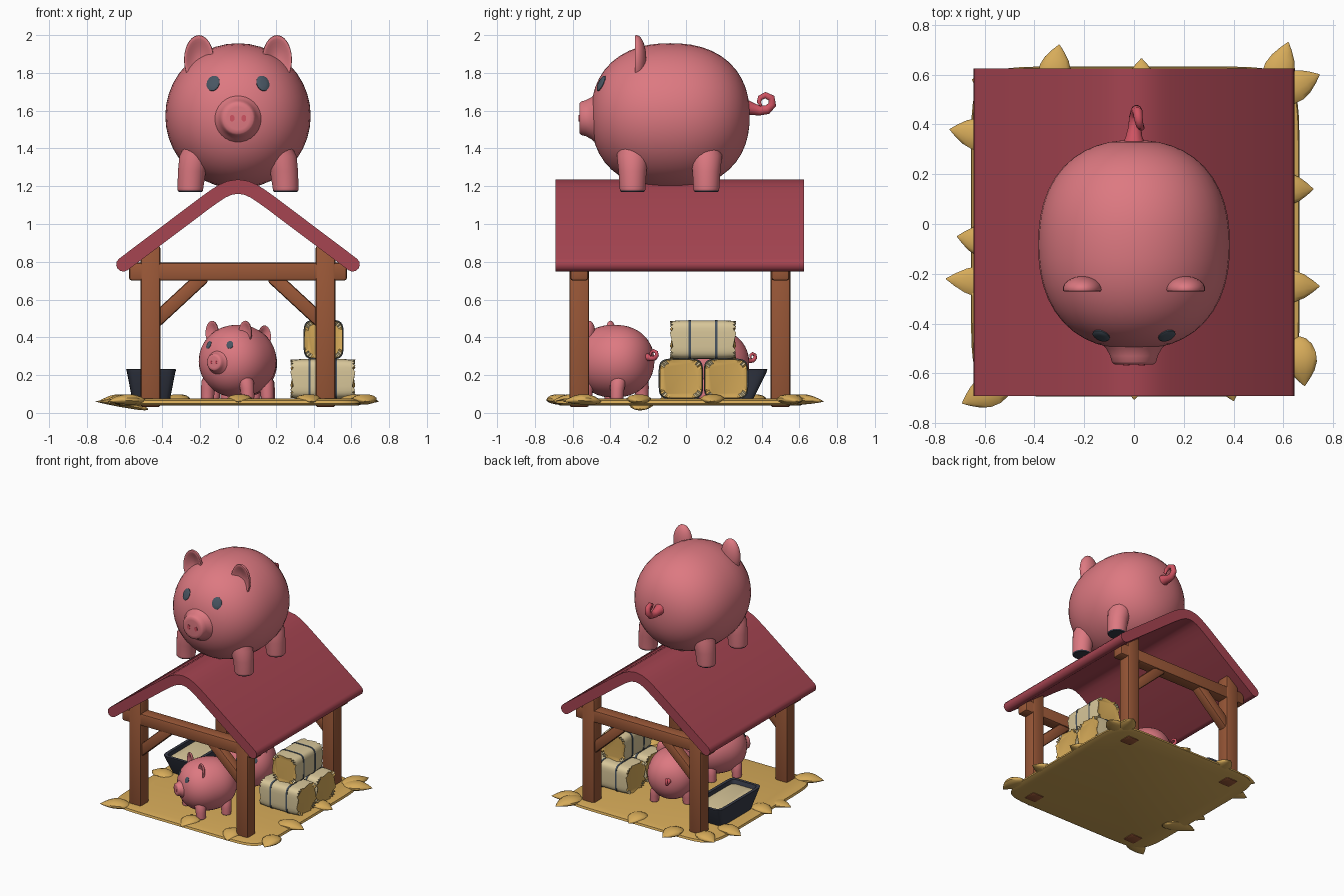
import bpy, bmesh, math, random
from mathutils import Vector, Matrix

if "Cube" in bpy.data.objects:
    bpy.data.objects.remove(bpy.data.objects["Cube"])

random.seed(4)
X, Y, Z = Vector((1, 0, 0)), Vector((0, 1, 0)), Vector((0, 0, 1))


def mat(name, r, g, b):
    m = bpy.data.materials.new(name)
    m.diffuse_color = [(c / 255) ** 2.2 for c in (r, g, b)] + [1]
    m.use_nodes = True
    m.node_tree.nodes["Principled BSDF"].inputs["Base Color"].default_value = m.diffuse_color
    return m


PINK = mat("pink skin", 220, 120, 128)
ROSE = mat("rose tail", 206, 84, 98)
EYE = mat("slate eyes", 74, 86, 98)
DARK = mat("dark trough", 56, 60, 72)
ROOF = mat("barn red", 164, 70, 82)
WOOD = mat("brown wood", 152, 88, 58)
STRAW = mat("golden straw", 214, 170, 90)
HAY = mat("pale hay", 215, 197, 152)


def add(name, bm, mats, rule=None, angle=40, matrix=None):
    """Turn a bmesh into an object; rule(face) gives the material index."""
    bmesh.ops.recalc_face_normals(bm, faces=bm.faces)
    bm.normal_update()
    for f in bm.faces:
        f.smooth = True
        if rule:
            f.material_index = rule(f)
    if matrix:
        bm.transform(matrix)
    me = bpy.data.meshes.new(name)
    bm.to_mesh(me)
    bm.free()
    for m in mats:
        me.materials.append(m)
    me.set_sharp_from_angle(angle=math.radians(angle))
    ob = bpy.data.objects.new(name, me)
    bpy.context.collection.objects.link(ob)
    return ob


def ring(c, u, v, ru, rv, n=20, p=2):
    """Ellipse (p=2) or rounded rectangle (p>2) in the plane u, v."""
    pts = []
    for i in range(n):
        a = 2 * math.pi * (i + 0.5) / n
        k, s = math.cos(a), math.sin(a)
        pts.append(Vector(c) + u * ru * math.copysign(abs(k) ** (2 / p), k)
                   + v * rv * math.copysign(abs(s) ** (2 / p), s))
    return pts


def loft(rings):
    """Skin a list of equal-length rings and cap both ends."""
    bm = bmesh.new()
    vs = [[bm.verts.new(p) for p in r] for r in rings]
    for a, b in zip(vs, vs[1:]):
        for i in range(len(a)):
            j = (i + 1) % len(a)
            bm.faces.new((a[i], a[j], b[j], b[i]))
    bm.faces.new(vs[0])
    bm.faces.new(vs[-1])
    return bm


def beam(name, a, b, w):
    a, b = Vector(a), Vector(b)
    bm = bmesh.new()
    bmesh.ops.create_cube(bm, size=1)
    bm.transform(Matrix.Diagonal((w, w, (b - a).length, 1)))
    bmesh.ops.bevel(bm, geom=bm.edges[:], offset=0.014, segments=2, profile=0.5, affect='EDGES')
    d = (b - a).normalized()
    rot = Matrix.Rotation(math.atan2(d.x, d.z), 4, 'Y')
    add(name, bm, [WOOD], matrix=Matrix.Translation((a + b) / 2) @ rot)


# --- pigs -------------------------------------------------------------
BC, BR, BL, BP = Vector((0, -0.083, 1.572)), 0.385, 0.42, 2.3   # body centre, radius, half length, power


def body_y(x, z):
    r = math.hypot(x, z - BC.z) / BR
    return BC.y - BL * (1 - r ** BP) ** (1 / BP)


def pig(name, M):
    # body: revolved superellipse
    bm = bmesh.new()
    bmesh.ops.create_uvsphere(bm, u_segments=40, v_segments=24, radius=1, matrix=Matrix.Rotation(math.pi / 2, 4, 'X'))
    for v in bm.verts:
        r = math.hypot(v.co.x, v.co.z)
        v.co /= (abs(v.co.y) ** BP + r ** BP) ** (1 / BP)
        v.co = BC + Vector((v.co.x * BR, v.co.y * BL, v.co.z * BR))
    add(name + "_body", bm, [PINK], matrix=M)
    # snout
    prof = [(-0.42, .165), (-0.475, .135), (-0.50, .112), (-0.53, .096), (-0.553, .09), (-0.563, .08), (-0.565, .06)]
    add(name + "_snout", loft([ring((0, y, 1.56), X, Z, r, r, 28) for y, r in prof]), [PINK], matrix=M)
    # tail
    path = [(0, .31, 1.615, .05), (0, .35, 1.61, .034), (.003, .39, 1.6, .027), (.005, .43, 1.605, .025),
            (.01, .457, 1.632, .022), (.014, .452, 1.667, .02), (.018, .42, 1.682, .018),
            (.024, .393, 1.668, .015), (.03, .386, 1.645, .012), (.033, .398, 1.625, .006)]
    pts = [Vector(p[:3]) for p in path]
    rings = []
    for i, p in enumerate(pts):
        t = (pts[min(i + 1, len(pts) - 1)] - pts[max(i - 1, 0)]).normalized()
        rings.append(ring(p, X, t.cross(X).normalized(), path[i][3], path[i][3], 12))
    add(name + "_tail", loft(rings), [ROSE], angle=70, matrix=M)
    for side, s in (("left", -1), ("right", 1)):
        # legs with dark soles
        for end, y in (("front", -0.283), ("back", 0.108)):
            leg = [ring((s * (0.252 - k), y, z), X, Y, r, r, 20) for z, r, k in
                   ((1.17, .062, 0), (1.178, .068, 0), (1.19, .069, 0), (1.28, .075, .008), (1.36, .084, .025), (1.46, .07, .06))]
            add(f"{name}_{end}_{side}_leg", loft(leg), [PINK, DARK],
                lambda f: int(f.calc_center_median().z < 1.182), matrix=M)
        # ear dished at the front
        bm = bmesh.new()
        bmesh.ops.create_uvsphere(bm, u_segments=24, v_segments=16, radius=1, matrix=Matrix.Rotation(math.pi / 2, 4, 'X'))
        for v in bm.verts:
            y = v.co.y
            y = y if y > 0 else y * (1 + 1.5 * y)
            v.co = Vector((s * 0.207 + v.co.x * .079, -0.262 + y * .052, 1.87 + v.co.z * .13))
        add(f"{name}_{side}_ear", bm, [PINK], angle=60, matrix=M)
        # eye and nostril discs
        ex, ez = s * 0.132, 1.745
        c = Vector((ex, body_y(ex, ez), ez))
        e = 0.002
        nrm = Vector(((body_y(ex + e, ez) - c.y) / e, -1, (body_y(ex, ez + e) - c.y) / e)).normalized()
        u = nrm.cross(Z).normalized()
        w = u.cross(nrm)
        add(f"{name}_{side}_eye", loft([ring(c + nrm * h, u, w, .036 * k, .044 * k, 20)
            for h, k in ((-.012, 1), (.001, 1), (.006, .8), (.008, .4))]), [EYE], matrix=M)
        add(f"{name}_{side}_nostril", loft([ring((s * .031, y, 1.56), X, Z, .013, .018, 14)
            for y in (-.56, -.568)]), [ROSE], matrix=M)


def placed(x, y, deg, s):
    return (Matrix.Translation((x, y, .073)) @ Matrix.Rotation(math.radians(deg), 4, 'Z')
            @ Matrix.Scale(s, 4) @ Matrix.Translation((0, 0, -1.17)))


pig("big_pig", Matrix())
pig("front_piglet", placed(.02, -.345, -32, .5))
pig("back_piglet", placed(0, .17, 25, .47))

# --- shelter ----------------------------------------------------------
# roof: centre line offset both ways, with rounded eaves
half = [(.607, .786), (.17, 1.115), (.125, 1.147), (.085, 1.173), (.045, 1.191), (0, 1.198)]
line = [Vector((x, 0, z)) for x, z in half] + [Vector((-x, 0, z)) for x, z in half[-2::-1]]
T, top, low = 0.038, [], []
for i, p in enumerate(line):
    t = (line[min(i + 1, len(line) - 1)] - line[max(i - 1, 0)]).normalized()
    n = Vector((t.z, 0, -t.x))
    n = n if n.z > 0 else -n
    top.append(p + n * T)
    low.append(p - n * T)


def eave(c, start):
    return [c + Matrix.Rotation(k * math.pi / 6, 3, 'Y') @ (start - c) for k in range(1, 6)]


outline = top + eave(line[-1], top[-1])[::1]
if outline[-3].x > line[-1].x:
    outline = top + [c for c in [2 * line[-1] - q for q in eave(line[-1], top[-1])][::-1]]
right = eave(line[0], low[0])
if right[2].x < line[0].x:
    right = [2 * line[0] - q for q in right][::-1]
outline = top + [Vector((-q.x, 0, q.z)) for q in reversed(right)] + low[::-1] + right
add("roof", loft([[p + Y * y for p in outline] for y in (-.69, .625)]), [ROOF])

# posts, cross beams and braces
for end, y in (("front", -.565), ("back", .5)):
    beam(end + "_cross_beam", (-.577, y, .748), (.577, y, .748), .095)
    for side, s in (("left", -1), ("right", 1)):
        beam(f"{end}_{side}_post", (s * .463, y, .03), (s * .463, y, .885), .104)
        beam(f"{end}_{side}_brace", (s * .45, y, .475), (s * .18, y, .725), .075)

# --- straw floor ------------------------------------------------------
add("straw_floor", loft([ring((.005, -.03, z), X, Y, a, a + .003, 48, 9)
    for z, a in ((.038, .63), (.05, .66), (.066, .655), (.075, .62))]), [STRAW])

# straw tufts: tip x, tip y, heading in degrees, length, slope
tufts = [(-.30, .72, 80, .2, 0), (.03, .665, 90, .2, 0), (.62, .73, 72, .24, 0), (.745, .6, 25, .22, 0),
         (.72, .14, 0, .2, 0), (.745, -.25, 0, .22, 0), (.685, -.65, -82, .2, 0), (.4, -.71, -75, .2, 0),
         (0, -.705, -95, .2, 0), (-.69, -.72, 205, .22, 0), (-.755, -.22, 175, .28, .13),
         (-.71, -.05, 170, .2, 0), (-.74, .38, 170, .22, 0), (-.65, .58, 160, .2, 0)]
for i, (x, y, deg, L, slope) in enumerate(tufts):
    a = math.radians(deg)
    d, side = Vector((math.cos(a), math.sin(a), 0)), Vector((-math.sin(a), math.cos(a), 0))
    rings = []
    for t, w in ((0, .12), (.06, .5), (.18, .82), (.36, 1), (.55, .98), (.72, .75), (.87, .4), (1, .03)):
        c = Vector((x, y, .072)) - d * L * (1 - t)
        c.z += .012 * math.sin(t * math.pi) - .012 - slope * .22 * (1 - t) - (.012 if slope else 0) * (1 - t)
        rings.append(ring(c, side, Z, w * .066, w * (.022 if slope else .028), 12))
    add(f"straw_tuft_{i + 1}", loft(rings), [STRAW], angle=50)


# --- hay bales --------------------------------------------------------
def bale(name, loc, turn, h, a, b):
    M = Matrix.Translation(loc) @ Matrix.Rotation(math.radians(turn), 4, 'Z')
    rings = []
    for s in (-1, 1):
        part = [ring((s * (h - .012), 0, 0), Y, Z, a * .8, b * .8, 36, 5)]
        for x, k, zig in ((h - .008, .97, .008), (h - .032, .98, .004), (h - .06, 1, 0), (.04, 1, 0)):
            r = ring((s * x, 0, 0), Y, Z, a * k, b * k, 36, 5)
            for i, p in enumerate(r):
                p.x += s * zig * (1 if i % 2 else -1)
            part.append(r)
        rings += part if s < 0 else part[::-1]
    add(name, loft(rings), [HAY, STRAW], lambda f: int(abs(f.normal.x) > .75), matrix=M)
    for i, x in enumerate((-.07, .07)):
        add(f"{name}_band_{i + 1}", loft([ring((x + e, 0, 0), Y, Z, a + .003, b + .003, 36, 5)
            for e in (-.006, .006)]), [EYE], matrix=M)


bale("lower_front_bale", (.449, -.027, .18), 0, .172, .115, .105)
bale("lower_back_bale", (.449, .212, .18), 0, .172, .115, .105)
bale("upper_bale", (.453, .09, .388), 90, .175, .103, .102)

# --- feeding trough ---------------------------------------------------
tc = Vector((-.46, .165, 0))
prof = [(.07, .1, .19), (.215, .128, .262), (.23, .133, .266), (.232, .128, .262), (.23, .11, .243), (.16, .1, .22)]
add("trough", loft([ring(tc + Z * z, X, Y, a, b, 32, 10) for z, a, b in prof]), [DARK], angle=30)
add("trough_feed", loft([ring(tc + Z * z, X, Y, a, b, 32, 10)
    for z, a, b in ((.17, .104, .225), (.2, .107, .233), (.212, .07, .18))]), [HAY])
